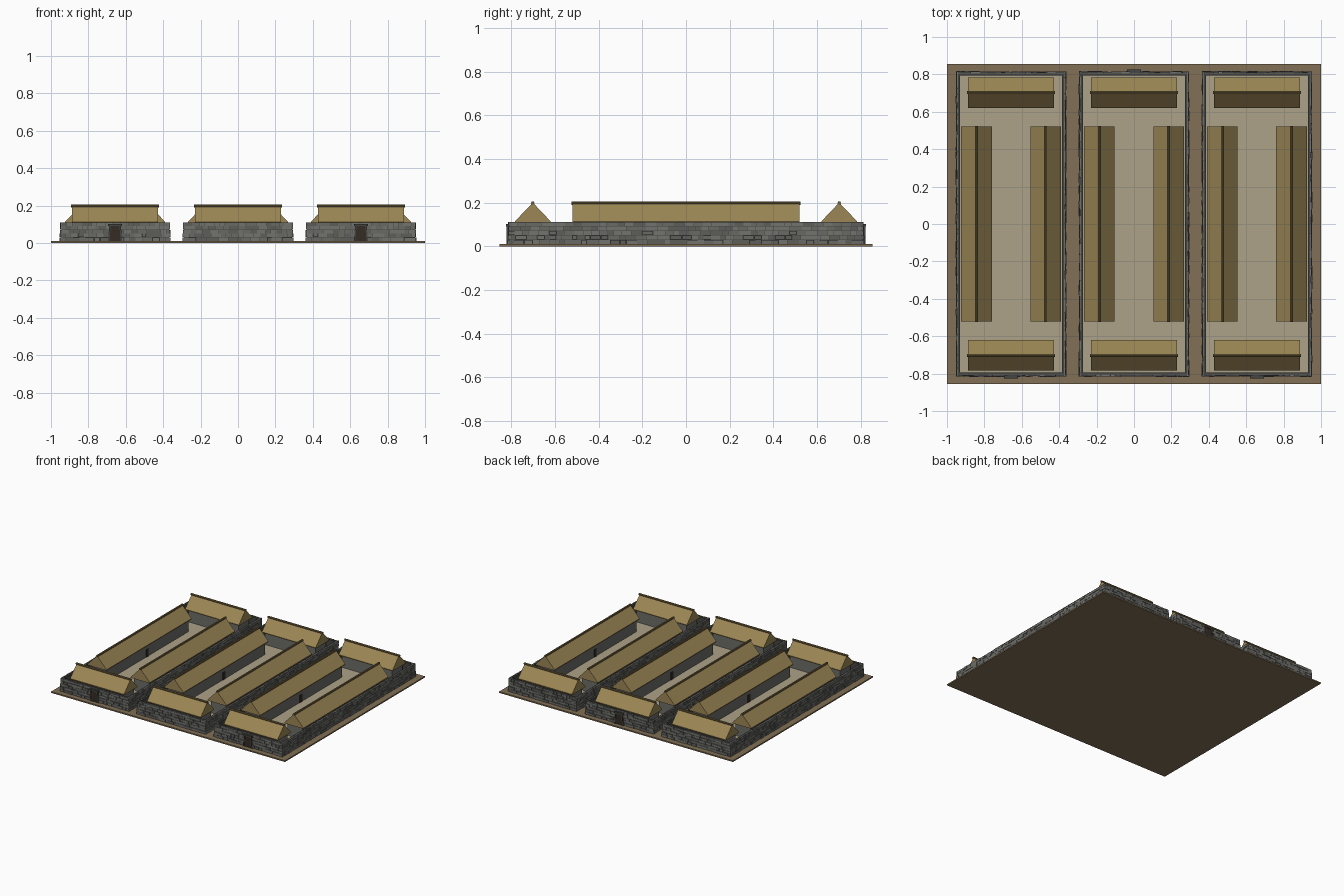
import bpy, bmesh, math, random
from mathutils import Matrix, Vector

if "Cube" in bpy.data.objects:
    bpy.data.objects.remove(bpy.data.objects["Cube"])

random.seed(4)

def material(name, r, g, b):
    m = bpy.data.materials.new(name)
    m.diffuse_color = (r, g, b, 1)
    m.use_nodes = True
    m.node_tree.nodes["Principled BSDF"].inputs["Base Color"].default_value = m.diffuse_color
    return m

EARTH = material("earth", 0.22, 0.16, 0.09)
COURT = material("court_floor", 0.42, 0.36, 0.25)
MORTAR = material("mortar", 0.06, 0.06, 0.055)
STONES = [material("stone_%d" % i, v, v, v * 0.93) for i, v in enumerate((0.11, 0.14, 0.17))]
PLASTER = material("house_stone", 0.15, 0.15, 0.14)
THATCH = material("thatch", 0.33, 0.24, 0.09)
RIDGE = material("ridge_thatch", 0.18, 0.13, 0.05)
WOOD = material("door_wood", 0.035, 0.025, 0.018)

def finish(bm, name, *mats):
    me = bpy.data.meshes.new(name)
    bmesh.ops.recalc_face_normals(bm, faces=bm.faces)
    bm.to_mesh(me)
    bm.free()
    for m in mats:
        me.materials.append(m)
    ob = bpy.data.objects.new(name, me)
    bpy.context.collection.objects.link(ob)
    return ob

def add_box(bm, lo, hi, mat=0):
    lo, hi = Vector(lo), Vector(hi)
    m = Matrix.Translation((lo + hi) / 2) @ Matrix.Diagonal((*(hi - lo), 1))
    verts = bmesh.ops.create_cube(bm, size=1, matrix=m)["verts"]
    for f in {f for v in verts for f in v.link_faces}:
        f.material_index = mat
    return verts

def box(name, lo, hi, mat):
    bm = bmesh.new()
    add_box(bm, lo, hi)
    return finish(bm, name, mat)

def prism(name, profile, depth, mat, matrix):
    # profile in local x/z, extruded along local y, centred
    bm = bmesh.new()
    face = bm.faces.new([bm.verts.new((x, -depth / 2, z)) for x, z in profile])
    ext = bmesh.ops.extrude_face_region(bm, geom=[face])["geom"]
    bmesh.ops.translate(bm, vec=(0, depth, 0), verts=[v for v in ext if isinstance(v, bmesh.types.BMVert)])
    bmesh.ops.transform(bm, matrix=matrix, verts=bm.verts)
    return finish(bm, name, mat)

G = 0.010          # ground level
WALL_TOP = 0.112
HX, HY = 0.294, 0.815   # outer half size of an enclosure
T = 0.021               # wall thickness

def enclosure_wall(name, cx):
    bm = bmesh.new()
    core = 0.006
    ox, oy, ix, iy = HX - core, HY - core, HX - T, HY - T
    for s in (-1, 1):
        x0, x1 = sorted((s * ix, s * ox))
        add_box(bm, (cx + x0, -oy, 0.005), (cx + x1, oy, WALL_TOP - 0.002))
        y0, y1 = sorted((s * iy, s * oy))
        add_box(bm, (cx - ix, y0, 0.005), (cx + ix, y1, WALL_TOP - 0.002))
    # irregular stone courses on the four outer faces
    rows, gap = 5, 0.0016
    h = (WALL_TOP - G) / rows
    for side in range(4):
        half, dist = ((HX, HY), (HY, HX))[side % 2]
        rot = Matrix.Translation((cx, 0, 0)) @ Matrix.Rotation(side * math.pi / 2, 4, 'Z')
        for r in range(rows):
            u = -half
            z0 = G + r * h
            while u < half - 0.001:
                w = random.uniform(0.022, 0.056)
                if half - u - w < 0.02:
                    w = half - u
                out = dist - 0.0008 * r + random.uniform(-0.0015, 0.003)
                vs = add_box(bm, (u + gap / 2, -out, z0 + gap / 2),
                             (u + w - gap / 2, -(dist - 0.010), z0 + h - gap / 2),
                             random.randint(1, 3))
                bmesh.ops.transform(bm, matrix=rot, verts=vs)
                u += w
    return finish(bm, name, MORTAR, *STONES)

def gable_house(name, center, length, along_y):
    # stone house body, solid thatched gable and ridge roll
    m = Matrix.Translation((*center, 0))
    if not along_y:
        m = m @ Matrix.Rotation(math.pi / 2, 4, 'Z')
    w = 0.064
    prism(name + "_walls", [(-w, G), (w, G), (w, 0.118), (-w, 0.118)], length - 0.03, PLASTER, m)
    prism(name + "_roof", [(-0.082, 0.108), (0.082, 0.108), (0.082, 0.114), (0, 0.2), (-0.082, 0.114)],
          length, THATCH, m)
    bm = bmesh.new()
    bmesh.ops.create_cone(bm, cap_ends=True, segments=8, radius1=0.008, radius2=0.008, depth=length + 0.01,
                          matrix=m @ Matrix.Translation((0, 0, 0.198)) @ Matrix.Rotation(math.pi / 2, 4, 'X'))
    finish(bm, name + "_ridge", RIDGE)

def gateway(name, cx, s):
    # trapezoid doorway with dark leaf, leaning jambs and lintel
    def part(n, prof, y0, y1, mat):
        prism(name + n, prof, y1 - y0, mat, Matrix.Translation((cx, s * (y0 + y1) / 2, 0)))
    part("_door", [(-0.032, G), (0.032, G), (0.024, 0.092), (-0.024, 0.092)], HY - 0.01, HY + 0.005, WOOD)
    for k in (-1, 1):
        part("_jamb", [(k * 0.030, G), (k * 0.038, G), (k * 0.031, 0.092), (k * 0.023, 0.092)],
             HY - 0.01, HY + 0.008, MORTAR)
    part("_lintel", [(-0.038, 0.091), (0.038, 0.091), (0.038, 0.103), (-0.038, 0.103)],
         HY - 0.01, HY + 0.010, MORTAR)

# ground slab
box("ground_slab", (-1, -0.855, 0), (1, 0.855, G), EARTH)

# three walled compounds, the middle one entered from the back
for label, cx, gate in (("left", -0.657, -1), ("middle", 0, 1), ("right", 0.657, -1)):
    enclosure_wall(label + "_enclosure_wall", cx)
    box(label + "_courtyard", (cx - HX + T, -HY + T, 0.005), (cx + HX - T, HY - T, G + 0.003), COURT)
    gateway(label + "_gate", cx, gate)
    for s, n in ((-1, "front"), (1, "back")):
        gable_house(f"{label}_{n}_house", (cx, s * 0.702), 0.46, False)
    for s, n in ((-1, "west"), (1, "east")):
        gable_house(f"{label}_{n}_house", (cx + s * 0.185, 0), 1.04, True)
        x = cx + s * 0.121
        box(f"{label}_{n}_house_door", (x - 0.004, -0.014, G), (x + 0.004, 0.014, 0.07), WOOD)
